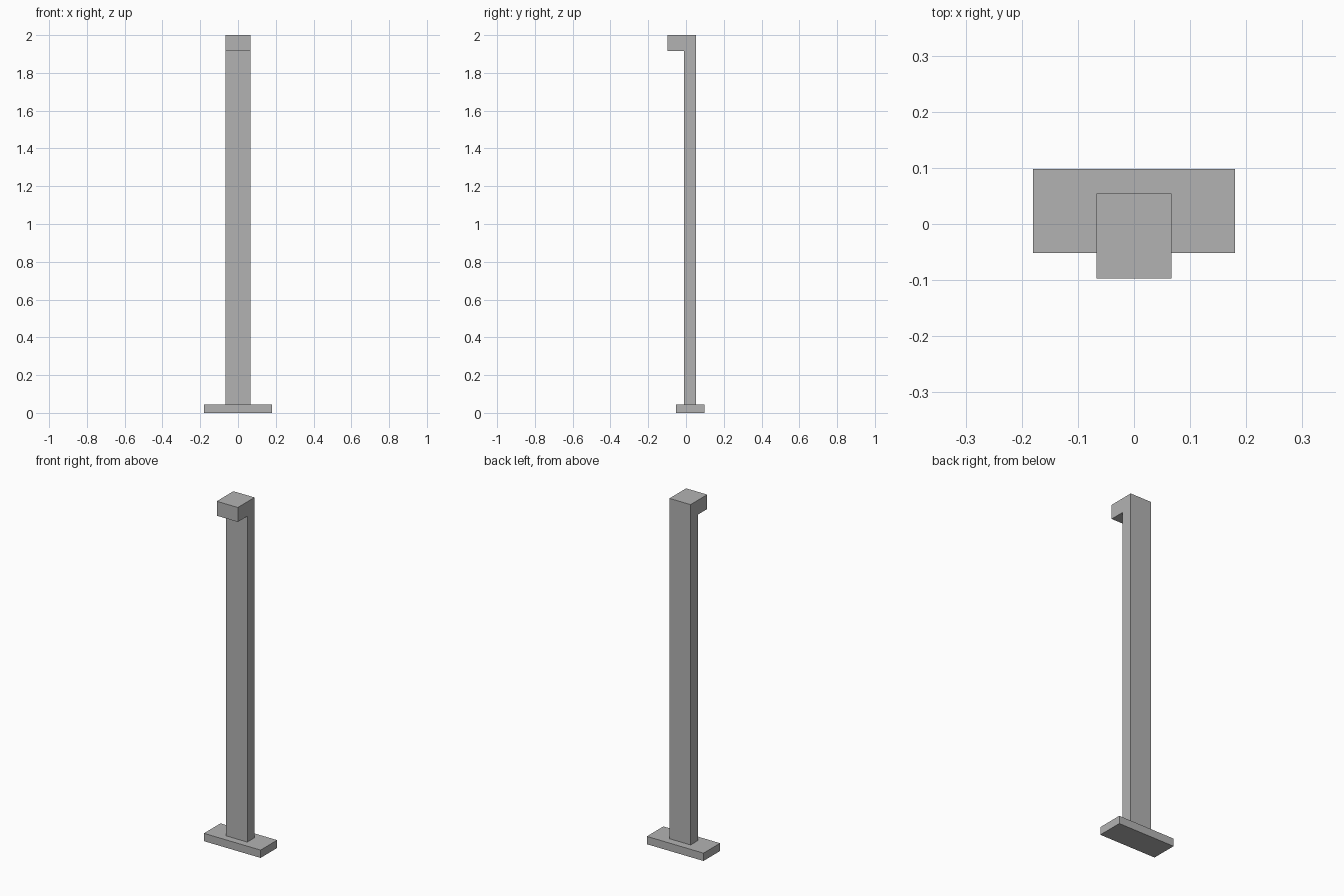
import bpy
import bmesh

cube = bpy.data.objects.get("Cube")
if cube:
    bpy.data.objects.remove(cube, do_unlink=True)

# Single grey material
grey = bpy.data.materials.new("plain grey")
grey.use_nodes = True
color = (0.45, 0.45, 0.45, 1)
grey.diffuse_color = color
grey.node_tree.nodes["Principled BSDF"].inputs["Base Color"].default_value = color


def extrude_side_profile(name, profile, half_width):
    """Sweep a (y, z) outline across x, centred on x = 0."""
    bm = bmesh.new()
    face = bm.faces.new([bm.verts.new((-half_width, y, z)) for y, z in profile])
    swept = bmesh.ops.extrude_face_region(bm, geom=[face])["geom"]
    verts = [v for v in swept if isinstance(v, bmesh.types.BMVert)]
    bmesh.ops.translate(bm, vec=(2 * half_width, 0, 0), verts=verts)
    bmesh.ops.recalc_face_normals(bm, faces=bm.faces)
    mesh = bpy.data.meshes.new(name)
    bm.to_mesh(mesh)
    bm.free()
    mesh.materials.append(grey)
    obj = bpy.data.objects.new(name, mesh)
    bpy.context.collection.objects.link(obj)
    return obj


base_top, arm_bottom, top = 0.045, 1.917, 2.0
post_front, post_back, arm_front = -0.011, 0.054, -0.097
base_front, base_back = -0.052, 0.098

# Flat foot plate
extrude_side_profile("base_plate", [
    (base_front, 0), (base_back, 0), (base_back, base_top), (base_front, base_top),
], 0.18)

# Upright post with its overhanging head in one piece
extrude_side_profile("post_with_head", [
    (post_front, base_top), (post_back, base_top), (post_back, top),
    (arm_front, top), (arm_front, arm_bottom), (post_front, arm_bottom),
], 0.067)
